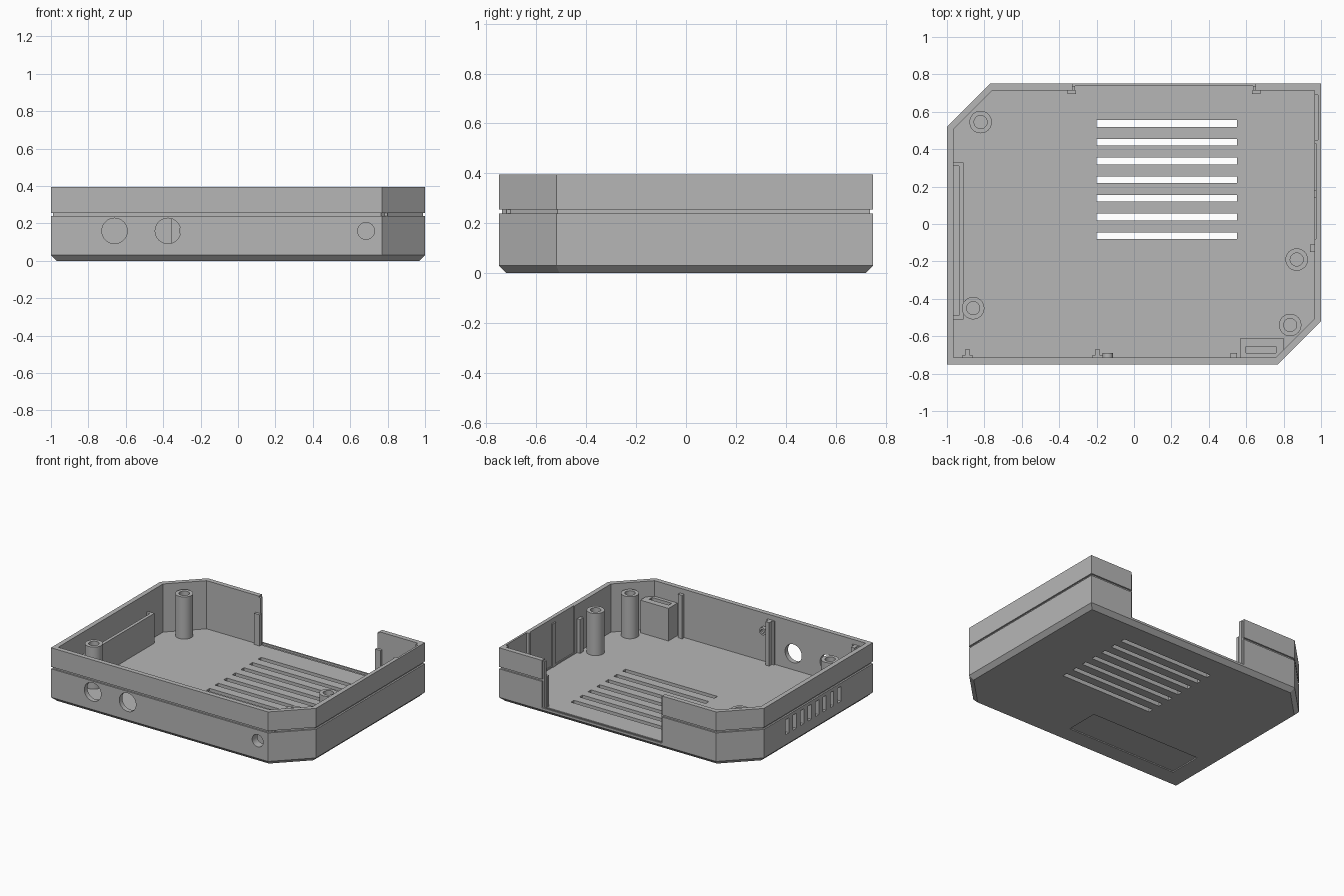
import bpy, bmesh, math
from mathutils import Matrix, Vector

if "Cube" in bpy.data.objects:
    bpy.data.objects.remove(bpy.data.objects["Cube"])

grey = bpy.data.materials.new("plain_grey")
grey.diffuse_color = (0.47, 0.47, 0.47, 1)
grey.use_nodes = True
grey.node_tree.nodes["Principled BSDF"].inputs["Base Color"].default_value = grey.diffuse_color

WALL, FLOOR, TOP = 0.035, 0.04, 0.395
OUTLINE = [Vector(p) for p in ((-1, -.75), (.77, -.75), (1, -.52),
                               (1, .75), (-.77, .75), (-1, .52))]


def inset(points, d):
    """Offset a convex counter-clockwise outline inward with mitred corners."""
    result = []
    for i, p in enumerate(points):
        a = (p - points[i - 1]).normalized()
        b = (points[(i + 1) % len(points)] - p).normalized()
        na, nb = Vector((-a.y, a.x)), Vector((-b.y, b.x))
        result.append(p + (na + nb) * d / (1 + na.dot(nb)))
    return result


def loft(bm, rings):
    """Skin a stack of rings and cap both ends."""
    loops = [[bm.verts.new(v) for v in ring] for ring in rings]
    n = len(loops[0])
    for lo, hi in zip(loops, loops[1:]):
        for i in range(n):
            j = (i + 1) % n
            bm.faces.new((lo[i], lo[j], hi[j], hi[i]))
    bm.faces.new(loops[0][::-1])
    bm.faces.new(loops[-1])


def box(bm, x0, x1, y0, y1, z0, z1):
    m = Matrix.Translation(((x0 + x1) / 2, (y0 + y1) / 2, (z0 + z1) / 2))
    m = m @ Matrix.Diagonal((x1 - x0, y1 - y0, z1 - z0, 1))
    bmesh.ops.create_cube(bm, size=1, matrix=m)


def rod_y(bm, x, z, r, y0, y1):
    """Cylinder running along y."""
    m = Matrix.Translation((x, (y0 + y1) / 2, z)) @ Matrix.Rotation(math.pi / 2, 4, 'X')
    bmesh.ops.create_cone(bm, cap_ends=True, segments=32, radius1=r, radius2=r,
                          depth=y1 - y0, matrix=m)


def finish(bm, name):
    bmesh.ops.recalc_face_normals(bm, faces=bm.faces)
    mesh = bpy.data.meshes.new(name)
    bm.to_mesh(mesh)
    bm.free()
    mesh.materials.append(grey)
    obj = bpy.data.objects.new(name, mesh)
    bpy.context.collection.objects.link(obj)
    return obj


def boxes(name, *dims):
    bm = bmesh.new()
    for d in dims:
        box(bm, *d)
    return finish(bm, name)


def cut(obj, bm):
    """Subtract the bodies in bm from obj and remove the cutter."""
    cutter = finish(bm, "cutter")
    cutter.hide_render = True
    mod = obj.modifiers.new("cut", 'BOOLEAN')
    mod.operation, mod.solver, mod.object = 'DIFFERENCE', 'EXACT', cutter
    bpy.context.view_layer.objects.active = obj
    bpy.ops.object.modifier_apply(modifier=mod.name)
    bpy.data.objects.remove(cutter)


# Tray shell: chamfered base, grooved outer wall, hollow inside
bm = bmesh.new()
profile = [(.03, 0), (0, .03), (0, .24), (.012, .24), (.012, .255), (0, .255),
           (0, TOP), (WALL, TOP), (WALL, FLOOR)]
loft(bm, [[(p.x, p.y, z) for p in inset(OUTLINE, d)] for d, z in profile])
shell = finish(bm, "tray_shell")

# Floor vents, side vents, round ports, rear opening and label recess
bm = bmesh.new()
for i in range(7):
    y = -.063 + .1 * i
    box(bm, -.2, .55, y - .018, y + .018, -.1, .1)
for i in range(8):
    y = .25 - .087 * i
    box(bm, -1.1, -.945, y - .02, y + .02, .105, .215)
for x, r in ((-.66, .068), (-.375, .068), (.685, .045)):
    rod_y(bm, x, .16, r, -.8, -.69)
box(bm, -.33, .65, .69, .8, .046, .5)
box(bm, -.84, .06, -.595, -.345, -.05, .008)
cut(shell, bm)

# Rear panel groove in the floor and thinned areas of the right wall
bm = bmesh.new()
box(bm, -.33, .65, .715, .738, .032, .1)
box(bm, .95, .985, .45, .69, .05, .5)
box(bm, .95, .972, -.08, .43, .05, .5)
cut(shell, bm)

# Screw posts with blind holes
for i, (x, y) in enumerate(((-.82, .545), (-.86, -.45), (.87, -.19), (.835, -.54))):
    bm = bmesh.new()
    loft(bm, [[(x + r * math.cos(a), y + r * math.sin(a), z)
               for a in (math.tau * k / 32 for k in range(32))]
              for r, z in ((.06, .03), (.06, .35), (.035, .35), (.035, .1))])
    finish(bm, f"screw_post_{i + 1}")

# Socket block behind the small port
block = boxes("socket_block", (.57, .8, -.72, -.61, .03, .28))
bm = bmesh.new()
box(bm, .6, .76, -.69, -.655, .08, .4)
cut(block, bm)
bm = bmesh.new()
rod_y(bm, .685, .16, .045, -.8, -.67)
cut(block, bm)

# Filter holder: plate with end returns behind the side vents
boxes("filter_holder", (-.935, -.912, -.51, .33, .03, .26),
      (-.97, -.93, .31, .33, .03, .26), (-.97, -.93, -.51, -.49, .03, .26))

# Ribs along the front wall
for i, x in enumerate((-.89, -.195)):
    boxes(f"front_rib_{i + 1}", (x - .03, x + .03, -.72, -.703, .03, .36),
          (x - .014, x + .014, -.71, -.67, .03, .36))
boxes("front_rib_3", (.515, .55, -.72, -.69, .03, .36))

# Small hollow locating boss on the front wall
bm = bmesh.new()
rod_y(bm, -.14, .27, .028, -.72, -.69)
boss = finish(bm, "locating_boss")
bm = bmesh.new()
rod_y(bm, -.14, .27, .015, -.705, -.6)
cut(boss, bm)

# Rear opening jambs: a tall guide and a shorter inner hook, mirrored
for side, x, s in (("left", -.33, 1), ("right", .65, -1)):
    def span(a, b):
        return sorted((x + s * a, x + s * b))
    boxes(f"rear_guide_{side}", (*span(-.01, .014), .715, .738, .034, .385))
    boxes(f"rear_hook_{side}", (*span(-.025, .02), .695, .715, .034, .27))

# Ribs on the right wall
boxes("right_clip", (.94, .97, -.15, -.11, .03, .29))
boxes("right_rib", (.962, .975, .14, .18, .03, .36))

# Smooth only the round surfaces
bpy.ops.object.select_all(action='DESELECT')
for obj in bpy.context.scene.objects:
    obj.select_set(True)
bpy.context.view_layer.objects.active = shell
bpy.ops.object.shade_smooth_by_angle(angle=math.radians(30))
